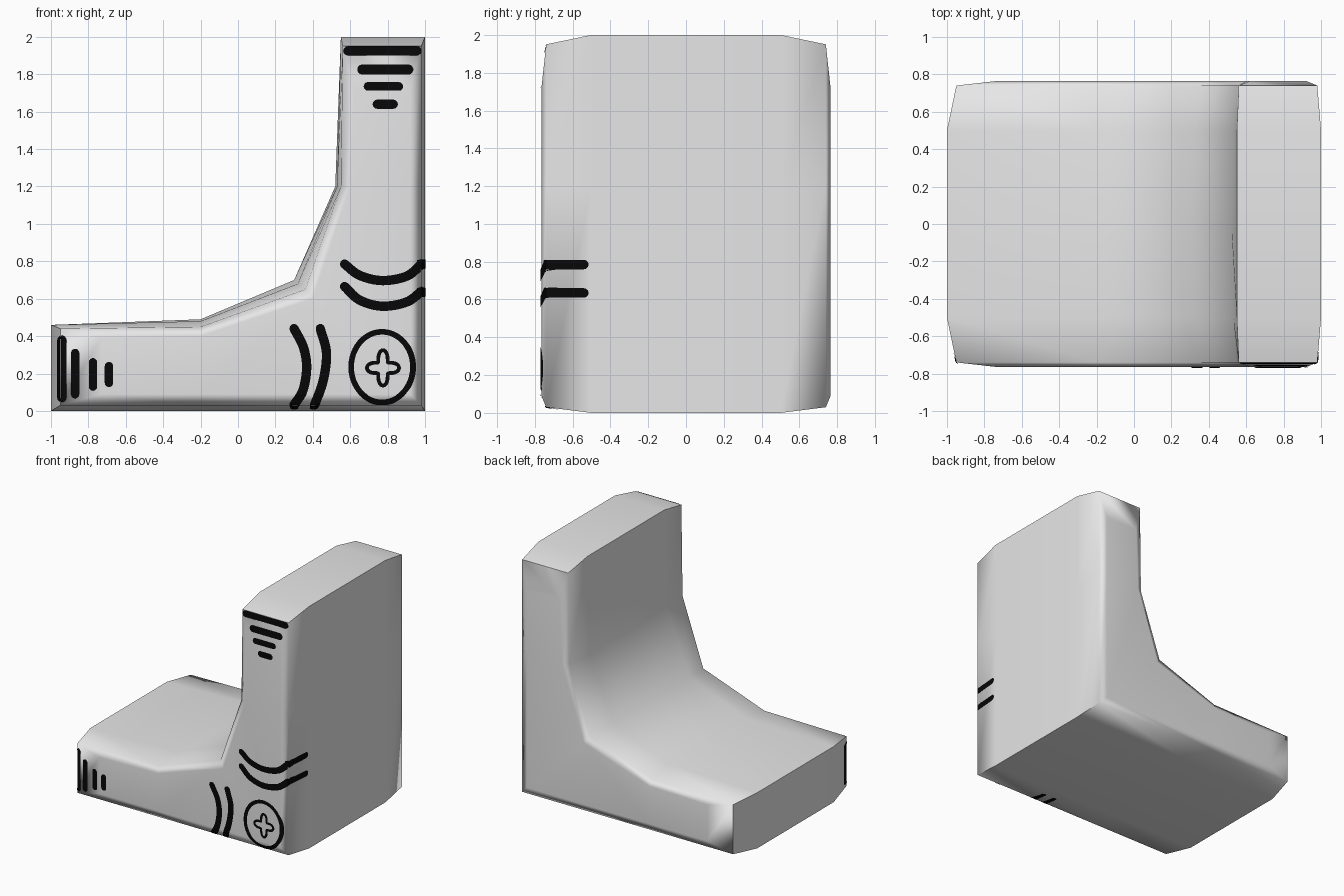
import bpy, bmesh, math
from mathutils import Vector
from mathutils.bvhtree import BVHTree

if "Cube" in bpy.data.objects:
    bpy.data.objects.remove(bpy.data.objects["Cube"])


def material(name, rgb):
    m = bpy.data.materials.new(name)
    m.diffuse_color = (*rgb, 1)
    m.use_nodes = True
    m.node_tree.nodes["Principled BSDF"].inputs["Base Color"].default_value = m.diffuse_color
    return m


WHITE = material("off white", (0.9, 0.9, 0.9))
BLACK = material("black", (0.002, 0.002, 0.002))


def add_object(name, bm, mat):
    me = bpy.data.meshes.new(name)
    bm.to_mesh(me)
    bm.free()
    me.materials.append(mat)
    ob = bpy.data.objects.new(name, me)
    bpy.context.collection.objects.link(ob)
    return ob


# Body: L-shaped profiles (x, z) lofted across y, rounded towards both sides
MIDDLE = [(-1, 0), (-.2, 0), (1, 0), (1, 1.2), (1, 2), (.55, 2),
          (.52, 1.2), (.30, .70), (-.2, .49), (-1, .46)]
SHOULDER = [(-1, 0), (-.2, 0), (1, 0), (1, 1.2), (1, 2), (.55, 2),
            (.53, 1.2), (.32, .68), (-.2, .48), (-1, .46)]
RIM = [(-.95, .03), (-.2, .03), (.98, .03), (.98, 1.2), (.98, 1.95), (.56, 1.95),
       (.55, 1.2), (.36, .65), (-.2, .45), (-.95, .44)]
SIDE = [(-.73, .09), (-.2, .09), (.92, .09), (.92, 1.2), (.92, 1.72), (.62, 1.72),
        (.60, 1.2), (.40, .60), (-.2, .40), (-.73, .39)]
sections = [(-.765, SIDE), (-.74, RIM), (-.5, SHOULDER), (0, MIDDLE),
            (.5, SHOULDER), (.74, RIM), (.765, SIDE)]

bm = bmesh.new()
rings = [[bm.verts.new((x, y, z)) for x, z in pts] for y, pts in sections]
n = len(MIDDLE)
for a, b in zip(rings, rings[1:]):
    for i in range(n):
        j = (i + 1) % n
        bm.faces.new((a[i], a[j], b[j], b[i]))
for ring in (rings[0], rings[-1]):
    for quad in ((0, 1, 8, 9), (1, 2, 7, 8), (2, 3, 6, 7), (3, 4, 5, 6)):
        bm.faces.new([ring[i] for i in quad])
bmesh.ops.recalc_face_normals(bm, faces=bm.faces)
tree = BVHTree.FromBMesh(bm)
body = add_object("l_shaped_body", bm, WHITE)
bpy.context.view_layer.objects.active = body
body.select_set(True)
bpy.ops.object.shade_smooth_by_angle(angle=math.radians(65))
wn = body.modifiers.new("weighted normals", 'WEIGHTED_NORMAL')
wn.keep_sharp = True


# Projections: flat (u, v) coordinates to the front, right and bottom surfaces
def clamp(v, lo, hi):
    return max(lo, min(hi, v))


def project(u, v, side):
    if side == "front":
        start, ray = Vector((clamp(u, -.965, .985), -3, clamp(v, .02, 1.96))), Vector((0, 1, 0))
    elif side == "right":
        start, ray = Vector((3, clamp(u, -.75, .7), v)), Vector((-1, 0, 0))
    else:
        start, ray = Vector((u, clamp(v, -.75, .7), -3)), Vector((0, 0, 1))
    hit, normal, _, _ = tree.ray_cast(start, ray)
    return hit + normal * .004


def smooth_path(pts, closed):
    """Catmull-Rom curve through the points."""
    p = [Vector(q) for q in pts]
    if closed:
        p = [p[-1]] + p + p[:2]
    else:
        p = [2 * p[0] - p[1]] + p + [2 * p[-1] - p[-2]]
    out = []
    for a, b, c, d in zip(p, p[1:], p[2:], p[3:]):
        steps = max(2, math.ceil((c - b).length / .012))
        for k in range(steps):
            t = k / steps
            out.append(.5 * (2 * b + (c - a) * t + (2 * a - 5 * b + 4 * c - d) * t * t
                             + (3 * b - a - 3 * c + d) * t ** 3))
    if not closed:
        out.append(p[-2])
    return out


def stroke(name, pts, width, side="front", closed=False):
    """Round-ended painted ribbon laid on the body."""
    path = smooth_path(pts, closed)
    m, h = len(path), width / 2
    rows = []                       # centre, sideways direction, half width
    for i, c in enumerate(path):
        t = (path[(i + 1) % m] - path[i - 1]) if closed else \
            (path[min(i + 1, m - 1)] - path[max(i - 1, 0)])
        t.normalize()
        s = Vector((-t.y, t.x))
        caps = []
        if not closed and i in (0, m - 1):
            sign = -1 if i == 0 else 1
            caps = [(c + t * sign * h * math.sin(a), s, h * math.cos(a)) for a in (.5, 1.0, 1.45)]
        if i == 0:
            caps.reverse()
            rows += caps + [(c, s, h)]
        else:
            rows += [(c, s, h)] + caps
    bm = bmesh.new()
    grid = []
    for c, s, w in rows:
        flat = [c + s * w * k for k in (1, .5, 0, -.5, -1)]
        grid.append([bm.verts.new(project(q.x, q.y, side)) for q in flat])
    pairs = list(zip(grid, grid[1:])) + ([(grid[-1], grid[0])] if closed else [])
    for a, b in pairs:
        for k in range(4):
            bm.faces.new((a[k], a[k + 1], b[k + 1], b[k]))
    bm.normal_update()
    outward = {"front": Vector((0, -1, 0)), "right": Vector((1, 0, 0)),
               "bottom": Vector((0, 0, -1))}[side]
    for f in bm.faces:
        if f.normal.dot(outward) < 0:
            f.normal_flip()
    add_object(name, bm, BLACK)


# Stacked bars at the top of the upright
for z, x0, x1, w in ((1.925, .59, .955, .05), (1.825, .665, .91, .055),
                     (1.735, .695, .86, .046), (1.64, .745, .83, .05)):
    stroke("top_bar", [(x0, z), (x1, z)], w)

# Bars at the tip of the foot
for x, z0, z1 in ((-.94, .07, .38), (-.87, .09, .31), (-.775, .13, .26), (-.69, .15, .24)):
    stroke("tip_bar", [(x, z0), (x, z1)], .045)

# Double bands around the upright, wrapping onto the right side
stroke("upper_band", [(.57, .785), (.65, .725), (.77, .697), (.9, .72), (.98, .785)], .05)
stroke("lower_band", [(.57, .665), (.65, .593), (.77, .56), (.9, .582), (.98, .64)], .05)
for z in (.785, .635):
    stroke("band_wrap", [(-.74, z), (-.54, z)], .05, "right")

# Double bands around the foot, wrapping underneath
stroke("inner_band", [(.30, .44), (.35, .34), (.367, .23), (.347, .11), (.30, .035)], .05)
stroke("outer_band", [(.44, .44), (.473, .31), (.455, .16), (.41, .035)], .05)
for x in (.30, .405):
    stroke("band_wrap", [(x, -.735), (x, -.62)], .04, "bottom")

# Screw head: ring with a rounded cross outline
turn = [math.tau * i / 48 for i in range(48)]
stroke("screw_ring", [(.77 + .165 * math.cos(a), .235 + .188 * math.sin(a)) for a in turn],
       .03, closed=True)
cross = [(a, .062 + .024 * math.cos(4 * a)) for a in turn]
stroke("screw_cross", [(.775 + r * math.cos(a), .23 + 1.1 * r * math.sin(a)) for a, r in cross],
       .02, closed=True)
